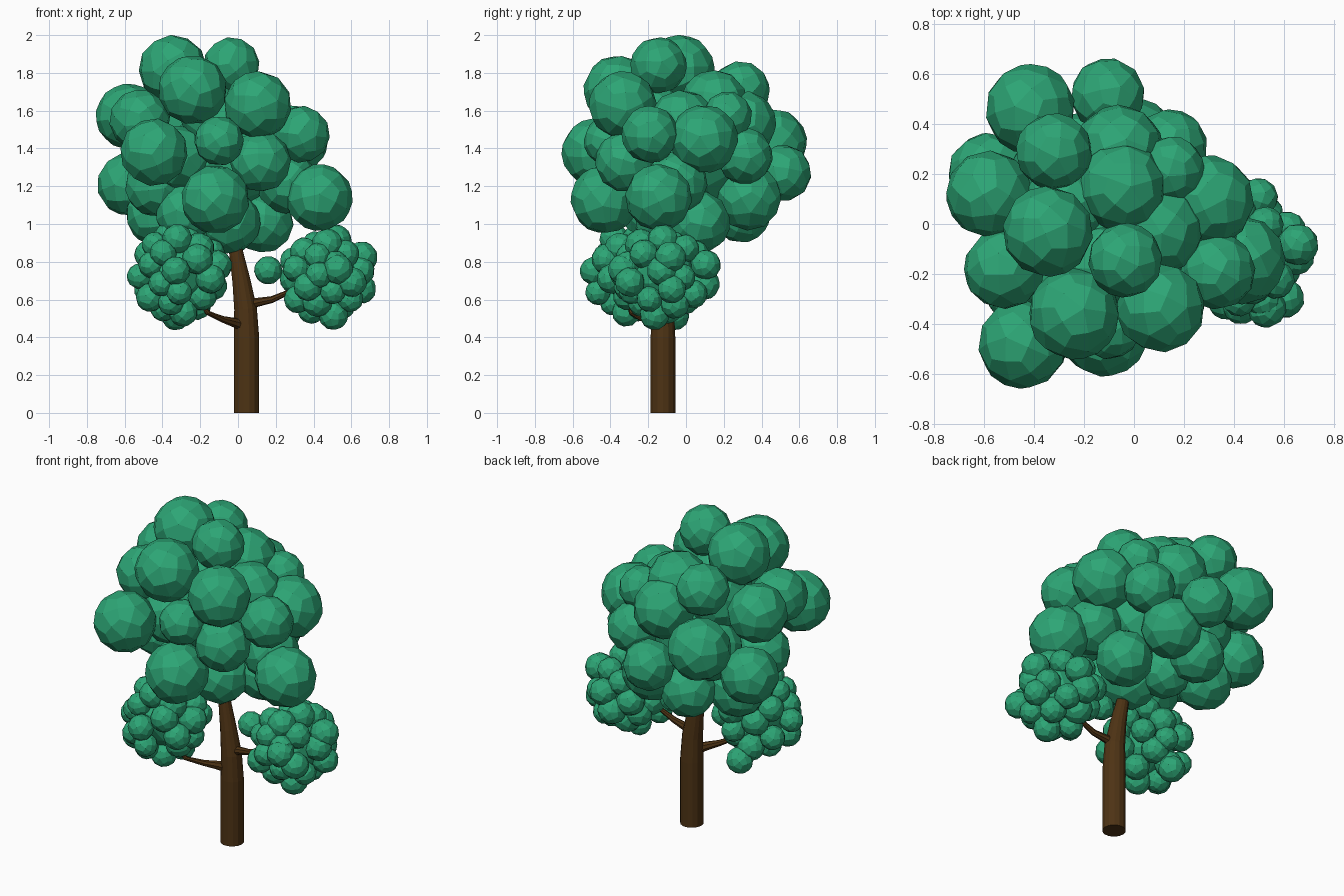
import bpy, bmesh, math, random
from mathutils import Vector, Matrix, Euler

if "Cube" in bpy.data.objects:
    bpy.data.objects.remove(bpy.data.objects["Cube"])

random.seed(4)


def material(name, rgb):
    m = bpy.data.materials.new(name)
    m.diffuse_color = (*rgb, 1)
    m.use_nodes = True
    m.node_tree.nodes["Principled BSDF"].inputs["Base Color"].default_value = m.diffuse_color
    return m


LEAF = material("leaf_green", (0.026, 0.38, 0.18))
BARK = material("bark_brown", (0.075, 0.033, 0.007))


def finish(name, bm, mat):
    me = bpy.data.meshes.new(name)
    bm.to_mesh(me)
    bm.free()
    me.materials.append(mat)
    ob = bpy.data.objects.new(name, me)
    bpy.context.collection.objects.link(ob)
    return ob


def kite_ball():
    """Unit ball of 60 kites: every icosahedron triangle split into three."""
    src = bmesh.new()
    bmesh.ops.create_icosphere(src, subdivisions=1, radius=1)
    verts, quads, seen = [], [], {}

    def vert(p):
        p = p.normalized()
        key = tuple(round(c, 4) + 0.0 for c in p)
        if key not in seen:
            seen[key] = len(verts)
            verts.append(p)
        return seen[key]

    for f in src.faces:
        c = [v.co for v in f.verts]
        mid = c[0] + c[1] + c[2]
        for i in range(3):
            quads.append([vert(p) for p in (c[i], c[i] + c[i - 2], mid, c[i] + c[i - 1])])
    src.free()
    return verts, quads


BALL_VERTS, BALL_QUADS = kite_ball()


def foliage(name, balls):
    """Clump of faceted leaf balls, each (x, y, z, radius)."""
    bm = bmesh.new()
    for x, y, z, r in balls:
        rot = Euler([random.uniform(0, 6.28) for _ in range(3)]).to_matrix()
        vs = [bm.verts.new(Vector((x, y, z)) + rot @ (v * r)) for v in BALL_VERTS]
        for q in BALL_QUADS:
            bm.faces.new([vs[i] for i in q])
    return finish(name, bm, LEAF)


def limb(name, path, sides):
    """Tapered tube through rings of (x, y, z, radius)."""
    bm = bmesh.new()
    pts = [Vector(p[:3]) for p in path]
    rings = []
    for i, p in enumerate(path):
        d = pts[min(i + 1, len(pts) - 1)] - pts[max(i - 1, 0)]
        q = Vector((0, 0, 1)).rotation_difference(d)
        rings.append([bm.verts.new(pts[i] + q @ Vector((p[3] * math.cos(a), p[3] * math.sin(a), 0)))
                      for a in (2 * math.pi * k / sides for k in range(sides))])
    for a, b in zip(rings, rings[1:]):
        for k in range(sides):
            n = (k + 1) % sides
            bm.faces.new((a[k], a[n], b[n], b[k]))
    bm.faces.new(rings[0][::-1])
    bm.faces.new(rings[-1])
    return finish(name, bm, BARK)


# Trunk and the two side branches
limb("trunk", [(.045, -.122, 0, .067), (.045, -.122, .40, .067), (.040, -.122, .55, .060),
               (.018, -.12, .70, .048), (-.01, -.115, .85, .037), (-.05, -.08, 1.12, .028)], 14)
limb("left_branch", [(.04, -.125, .455, .034), (-.02, -.17, .478, .026), (-.08, -.22, .495, .018),
                     (-.16, -.29, .53, .013), (-.27, -.30, .68, .008)], 8)
limb("right_branch", [(.035, -.122, .565, .034), (.10, -.13, .585, .024), (.18, -.14, .60, .018),
                      (.27, -.14, .64, .013), (.42, -.12, .70, .008)], 8)

# Main crown: outer leaf balls from top to bottom, then the inner filling ones
foliage("crown", [
    (-.345, -.03, 1.82, .182), (-.035, -.145, 1.84, .15), (-.24, -.36, 1.71, .184),
    (.105, -.335, 1.63, .18), (-.32, .29, 1.71, .154), (-.05, .15, 1.64, .178),
    (.335, -.19, 1.475, .152), (.30, .095, 1.45, .182), (-.06, .30, 1.53, .178),
    (.15, .22, 1.57, .132), (.145, .31, 1.36, .15),
    (-.58, .12, 1.57, .174), (-.52, -.18, 1.55, .162),
    (-.415, .46, 1.43, .182), (-.105, .515, 1.27, .15),
    (-.445, -.48, 1.38, .18), (-.10, -.41, 1.44, .132), (.12, -.32, 1.33, .162),
    (.43, -.145, 1.14, .178), (-.12, -.43, 1.13, .182), (-.58, .20, 1.21, .167),
    (-.44, -.13, 1.20, .16), (-.43, .10, 1.05, .165), (-.22, .29, 1.06, .16),
    (.0, .33, 1.14, .175), (.13, .07, 1.01, .165), (.26, -.05, 1.22, .165),
    (-.28, -.18, 1.06, .16), (-.05, -.10, 1.01, .17), (-.16, .08, 1.02, .15),
    (-.08, .02, 1.36, .30), (.10, -.02, 1.53, .18), (-.12, -.17, 1.56, .18),
    (-.27, .08, 1.56, .18), (-.32, -.20, 1.35, .17), (-.32, .20, 1.30, .18),
])


def small_clump(name, centre, size, extra, count=32):
    """Round clump of small leaf balls spread evenly over an ellipsoid."""
    balls = [(*centre, .17)]
    for i in range(count):
        h = 1 - 2 * (i + .5) / count
        a = i * 2.39996 + random.uniform(-.2, .2)
        w = math.sqrt(1 - h * h)
        s = random.uniform(.86, 1.1)
        d = (w * math.cos(a), w * math.sin(a), h)
        balls.append((*[c + s * k * e for c, k, e in zip(centre, size, d)],
                      random.uniform(.068, .084)))
    return foliage(name, balls + extra)


# Lower foliage clumps at the branch ends
small_clump("left_foliage", (-.315, -.27, .745), (.19, .205, .21), [(-.33, -.06, .515, .078)])
small_clump("right_foliage", (.47, -.12, .725), (.195, .22, .195),
            [(.16, -.10, .755, .075), (.53, -.335, .76, .08)])
